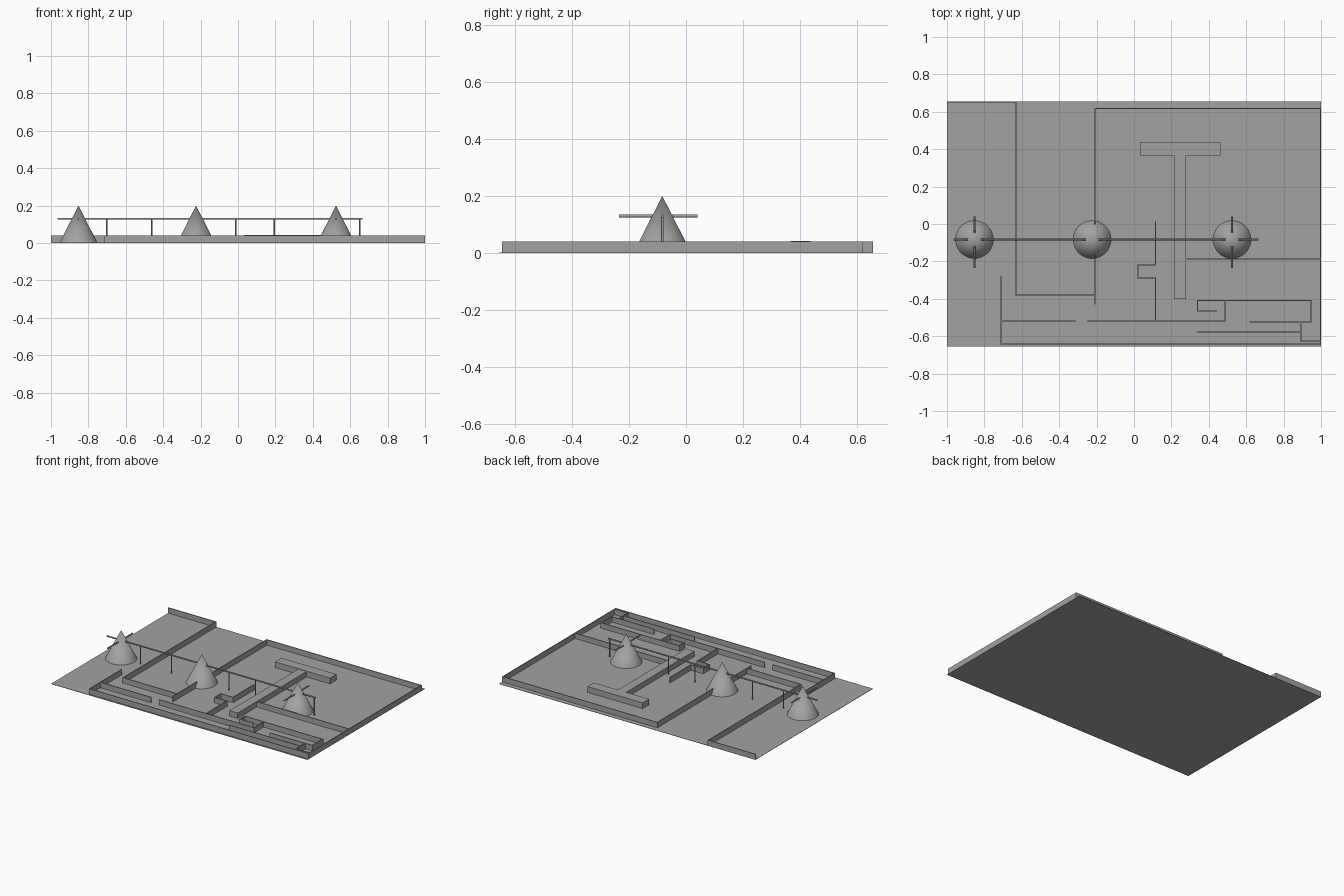
import bpy
import math

default_cube = bpy.data.objects.get("Cube")
if default_cube:
    bpy.data.objects.remove(default_cube, do_unlink=True)

WALL_HEIGHT = 0.04
WALL_THICKNESS = 0.006
AXIS_Y = -0.083
BEAM_Z = 0.13

# Single plaster grey
grey = bpy.data.materials.new("plaster grey")
grey.use_nodes = True
colour = (0.36, 0.36, 0.36, 1)
grey.diffuse_color = colour
grey.node_tree.nodes["Principled BSDF"].inputs["Base Color"].default_value = colour


def box_mesh(boxes):
    """Vertices and faces for a list of (low corner, high corner) boxes."""
    verts, faces = [], []
    for low, high in boxes:
        start = len(verts)
        for z in (low[2], high[2]):
            verts += [(low[0], low[1], z), (high[0], low[1], z),
                      (high[0], high[1], z), (low[0], high[1], z)]
        faces.append([start + i for i in (3, 2, 1, 0)])
        faces.append([start + i for i in (4, 5, 6, 7)])
        for i in range(4):
            j = (i + 1) % 4
            faces.append([start + i, start + j, start + j + 4, start + i + 4])
    return verts, faces


def add_boxes(name, boxes):
    mesh = bpy.data.meshes.new(name)
    verts, faces = box_mesh(boxes)
    mesh.from_pydata(verts, [], faces)
    mesh.materials.append(grey)
    obj = bpy.data.objects.new(name, mesh)
    bpy.context.collection.objects.link(obj)
    return obj


def add_wall(name, path):
    """Thin wall following an axis-aligned path of (x, y) points."""
    half = WALL_THICKNESS / 2
    boxes = []
    for (xa, ya), (xb, yb) in zip(path, path[1:]):
        boxes.append(((min(xa, xb) - half, min(ya, yb) - half, 0),
                      (max(xa, xb) + half, max(ya, yb) + half, WALL_HEIGHT)))
    return add_boxes(name, boxes)


def add_rod(name, centre, length, radius, rotation=(0, 0, 0)):
    bpy.ops.mesh.primitive_cylinder_add(vertices=12, radius=radius, depth=length,
                                        location=centre, rotation=rotation)
    rod = bpy.context.object
    rod.name = name
    rod.data.materials.append(grey)
    bpy.ops.object.shade_smooth_by_angle()
    return rod


# Ground sheet
add_boxes("floor", [((-1, -0.655, 0), (1, 0.655, 0.002))])

# Partition walls
walls = {
    "entry_wall": [(-0.997, 0.652), (-0.63, 0.652), (-0.63, -0.38), (-0.208, -0.38)],
    "outer_wall": [(-0.208, -0.428), (-0.208, 0.618), (0.997, 0.618), (0.997, -0.641),
                   (-0.71, -0.641), (-0.71, -0.285)],
    "corridor_wall_left": [(-0.71, -0.52), (-0.316, -0.52)],
    "corridor_wall_right": [(-0.246, -0.52), (0.487, -0.52), (0.487, -0.41)],
    "niche_wall": [(0.115, 0.01), (0.115, -0.22), (0.02, -0.22), (0.02, -0.289),
                   (0.115, -0.289), (0.115, -0.52)],
    "hall_wall": [(0.278, -0.187), (0.997, -0.187)],
    "room_wall": [(0.44, -0.465), (0.34, -0.465), (0.34, -0.41), (0.947, -0.41),
                  (0.947, -0.525), (0.62, -0.525)],
    "closet_wall": [(0.893, -0.525), (0.893, -0.627), (0.997, -0.627)],
    "front_partition": [(0.34, -0.578), (0.893, -0.578)],
}
for wall_name, wall_path in walls.items():
    add_wall(wall_name, wall_path)

# T-shaped platform
add_boxes("platform_bar", [((0.032, 0.366, 0), (0.462, 0.437, 0.043))])
add_boxes("platform_stem", [((0.214, -0.4, 0), (0.278, 0.366, WALL_HEIGHT))])

# Cones
for label, x in (("left", 0.524), ("middle", -0.224), ("right", -0.853)):
    bpy.ops.mesh.primitive_cone_add(vertices=48, radius1=0.102, radius2=0, depth=0.2,
                                    location=(x, AXIS_Y, 0.1))
    cone = bpy.context.object
    cone.name = "cone_" + label
    cone.data.materials.append(grey)
    bpy.ops.object.shade_smooth_by_angle()

    # Cross arms on the two end cones
    if label != "middle":
        add_rod("cross_arm_" + label, (x, -0.097, BEAM_Z), 0.276, 0.005,
                (math.pi / 2, 0, 0))

# Long beam and its posts
add_rod("long_beam", (-0.15, AXIS_Y, BEAM_Z), 1.63, 0.005, (0, math.pi / 2, 0))
for x in (-0.703, -0.46, -0.013, 0.195, 0.652):
    add_rod("beam_post", (x, AXIS_Y, BEAM_Z / 2), BEAM_Z, 0.004)
